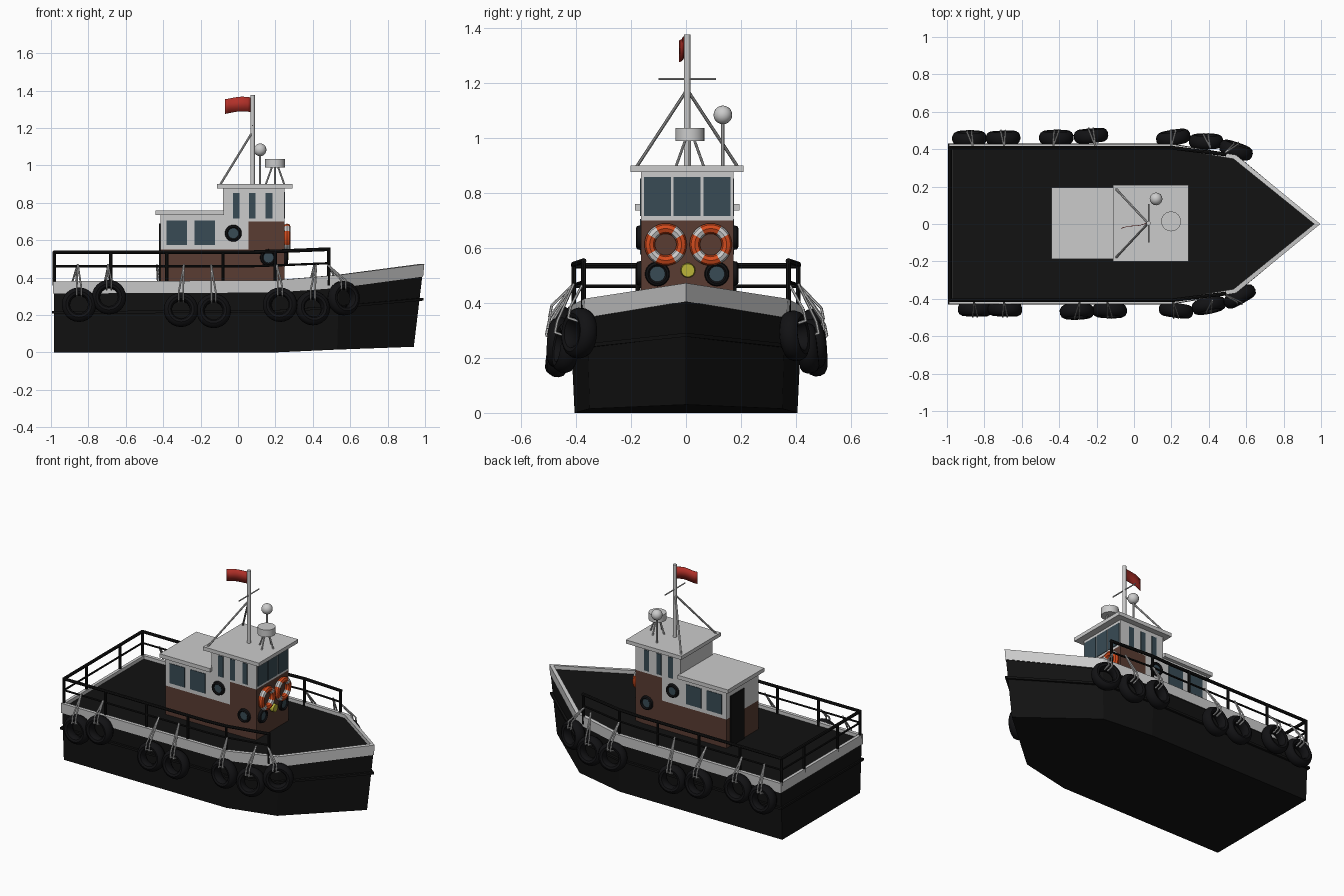
import bpy, bmesh, math, random
from mathutils import Vector, Matrix

if "Cube" in bpy.data.objects:
    bpy.data.objects.remove(bpy.data.objects["Cube"])

random.seed(4)


def mat(name, *rgb):
    m = bpy.data.materials.new(name)
    m.diffuse_color = (*rgb, 1)
    m.use_nodes = True
    m.node_tree.nodes["Principled BSDF"].inputs["Base Color"].default_value = m.diffuse_color
    return m


BLACK = mat("hull_black", 0.006, 0.006, 0.006)
RUBBER = mat("rubber", 0.006, 0.006, 0.007)
BROWN = mat("brown_paint", 0.10, 0.045, 0.032)
GLASS = mat("window_glass", 0.04, 0.07, 0.09)
RED = mat("flag_red", 0.45, 0.03, 0.022)
ORANGE = mat("ring_orange", 0.65, 0.07, 0.012)
WHITE = mat("ring_white", 0.6, 0.6, 0.6)
YELLOW = mat("lamp_yellow", 0.5, 0.46, 0.04)


def finish(name, bm, m=None, smooth=False):
    bmesh.ops.recalc_face_normals(bm, faces=bm.faces)
    me = bpy.data.meshes.new(name)
    bm.to_mesh(me)
    bm.free()
    ob = bpy.data.objects.new(name, me)
    bpy.context.collection.objects.link(ob)
    if m:
        me.materials.append(m)
    if smooth:
        for o in bpy.context.selected_objects:
            o.select_set(False)
        ob.select_set(True)
        bpy.context.view_layer.objects.active = ob
        bpy.ops.object.shade_smooth_by_angle(angle=math.radians(40))
    return ob


def box(name, x0, x1, y0, y1, z0, z1, m=None):
    bm = bmesh.new()
    bmesh.ops.create_cube(bm, size=1)
    for v in bm.verts:
        v.co = ((x0 + x1) / 2 + v.co.x * (x1 - x0), (y0 + y1) / 2 + v.co.y * (y1 - y0),
                (z0 + z1) / 2 + v.co.z * (z1 - z0))
    return finish(name, bm, m)


def prism(name, pts, w, m=None):
    # x-z profile extruded symmetrically along y
    bm = bmesh.new()
    f = bm.faces.new([bm.verts.new((x, -w, z)) for x, z in pts])
    ext = bmesh.ops.extrude_face_region(bm, geom=[f])["geom"]
    bmesh.ops.translate(bm, vec=(0, 2 * w, 0), verts=[v for v in ext if isinstance(v, bmesh.types.BMVert)])
    return finish(name, bm, m)


def tubes(name, paths, r, m=None, n=8):
    bm = bmesh.new()
    for path in paths:
        for a, b in zip(path, path[1:]):
            a, b = Vector(a), Vector(b)
            mtx = Matrix.Translation((a + b) / 2) @ (b - a).to_track_quat('Z', 'Y').to_matrix().to_4x4()
            bmesh.ops.create_cone(bm, cap_ends=True, segments=n, radius1=r, radius2=r,
                                  depth=(b - a).length + r * 0.6, matrix=mtx)
    return finish(name, bm, m, True)


def lathe(name, prof, mtx, m=None, n=24):
    # closed (radius, height) profile spun round local z
    bm = bmesh.new()
    k = len(prof)
    rings = [[bm.verts.new((r * math.cos(t), r * math.sin(t), h)) for r, h in prof]
             for t in (2 * math.pi * i / n for i in range(n))]
    for i in range(n):
        a, b = rings[i], rings[(i + 1) % n]
        for j in range(k):
            bm.faces.new((a[j], a[(j + 1) % k], b[(j + 1) % k], b[j]))
    bm.transform(mtx)
    return finish(name, bm, m, True)


def loft(name, halves, m=None, solid=True):
    # plan outlines given as stern, midship, shoulder, bow; mirrored to the other side
    bm = bmesh.new()
    loops = [[bm.verts.new(p) for p in h] + [bm.verts.new((x, -y, z)) for x, y, z in h[2::-1]] for h in halves]
    pairs = list(zip(loops, loops[1:])) if solid else list(zip(loops, loops[1:] + loops[:1]))
    for a, b in pairs:
        for i in range(7):
            j = (i + 1) % 7
            bm.faces.new((a[i], a[j], b[j], b[i]))
    if solid:
        for l in (loops[0], loops[-1]):
            for idx in ((0, 1, 5, 6), (1, 2, 4, 5), (2, 3, 4)):
                bm.faces.new([l[i] for i in idx])
    return finish(name, bm, m)


# Hull stepping up to the deck, rubbing strip and bulwark
loft("hull", [
    [(-.985, .405, 0), (.2, .405, 0), (.53, .35, .015), (.94, 0, .03)],
    [(-.985, .42, .317), (.2, .42, .32), (.54, .36, .345), (.985, 0, .405)],
    [(-.97, .407, .317), (.192, .407, .32), (.532, .349, .345), (.964, 0, .405)],
    [(-.97, .407, .358), (.192, .407, .363), (.532, .349, .392), (.964, 0, .447)]], BLACK)


def strip(zs, d):
    return [(x, y, z + d) for (x, y), z in zip(zs, (.215, .22, .245, .285))]


outer = [(-.995, .43), (.2, .43), (.545, .372), (.992, 0)]
inner = [(-.97, .40), (.19, .40), (.52, .345), (.95, 0)]
loft("rubbing_strip", [strip(inner, -.008), strip(outer, -.008), strip(outer, .006), strip(inner, .006)],
     BLACK, False)
loft("bulwark", [
    [(-.99, .425, .315), (.2, .425, .32), (.543, .365, .345), (.99, 0, .405)],
    [(-.99, .428, .38), (.2, .428, .385), (.546, .369, .415), (.996, 0, .472)],
    [(-.97, .406, .38), (.192, .406, .385), (.532, .348, .415), (.963, 0, .472)],
    [(-.97, .406, .35), (.192, .406, .355), (.532, .348, .384), (.963, 0, .44)]], None, False)
hull_parts = set(bpy.data.objects)

# Deckhouse
W = .168
prism("deckhouse_lower", [(-.42, .35), (.243, .35), (.243, .7), (.05, .7), (.05, .55), (-.42, .55)], W, BROWN)
prism("deckhouse_upper", [(-.42, .55), (.05, .55), (.05, .7), (.243, .7), (.243, .88),
                          (-.085, .88), (-.085, .74), (-.42, .74)], W)
box("aft_roof", -.445, -.08, -.19, .19, .735, .76)
box("wheelhouse_roof", -.118, .287, -.205, .205, .876, .9)
box("aft_door", -.427, -.415, -.01, .13, .36, .69, BLACK)
for s, side in ((-1, "starboard"), (1, "port")):
    y0, y1 = sorted((s * (W - .01), s * (W + .003)))
    for x in (-.387, -.237):
        box("cabin_window_" + side, x, x + .11, y0, y1, .575, .705, GLASS)
    for x in (-.032, .053, .143):
        box("wheelhouse_window_" + side, x, x + .036, y0, y1, .715, .852, GLASS)
for y in (-.108, 0, .108):
    box("front_window", .235, .247, y - .049, y + .049, .715, .858, GLASS)


# Portholes with rubber rims
def porthole(p, rot):
    mtx = Matrix.Translation(p) @ rot
    lathe("porthole_rim", [(.028, -.01), (.028, .012), (.034, .018), (.042, .014), (.045, 0), (.045, -.01)],
          mtx, RUBBER)
    bm = bmesh.new()
    bmesh.ops.create_cone(bm, cap_ends=True, segments=24, radius1=.03, radius2=.03, depth=.016, matrix=mtx)
    finish("porthole_glass", bm, GLASS)


FWD = Matrix.Rotation(math.pi / 2, 4, 'Y')
for s in (-1, 1):
    side_rot = Matrix.Rotation(-s * math.pi / 2, 4, 'X')
    porthole((-.03, s * W, .637), side_rot)
    porthole((.158, s * W, .507), side_rot)
    porthole((.243, s * .108, .505), FWD)

# Yellow lamp
bm = bmesh.new()
bmesh.ops.create_cone(bm, cap_ends=True, segments=20, radius1=.028, radius2=.024, depth=.03,
                      matrix=Matrix.Translation((.25, .003, .518)) @ FWD)
finish("bow_lamp", bm, YELLOW)

# Life rings with white bands on the diagonals
for y in (-.078, .086):
    prof = [(.058 + .019 * math.cos(k * math.pi / 4), .019 * math.sin(k * math.pi / 4)) for k in range(8)]
    c = Vector((.258, y, .612))
    ring = lathe("life_ring", prof, Matrix.Translation(c) @ FWD, ORANGE, 36)
    ring.data.materials.append(WHITE)
    for f in ring.data.polygons:
        d = f.center - c
        if abs(math.degrees(math.atan2(d.z, d.y)) % 90 - 45) < 11:
            f.material_index = 1

# Mast, crossbar, stays and flag
tubes("mast", [[(.073, 0, .89), (.073, 0, 1.372)]], .012, n=12)
tubes("crossbar", [[(.073, -.103, 1.213), (.073, .103, 1.213)]], .004)
tubes("mast_stays", [[(.07, 0, 1.175), (-.1, s * .182, .897)] for s in (-1, 1)], .006)
bm = bmesh.new()
cols = []
for i in range(9):
    t = i / 8
    x, y = .065 - .138 * t, -.03 * t - .004 * math.sin(t * 6)
    dz = .006 * math.sin(t * 4)
    cols.append((bm.verts.new((x, y, 1.285 + dz - .005 * t)), bm.verts.new((x, y, 1.363 + dz - .005 * t))))
for a, b in zip(cols, cols[1:]):
    bm.faces.new((a[0], a[1], b[1], b[0]))
flag = finish("flag", bm, RED, True)
flag.modifiers.new("thickness", 'SOLIDIFY').thickness = .003

# Ball antenna and radar drum on splayed legs
tubes("antenna_pole", [[(.113, .13, .89), (.113, .13, 1.07)]], .006)
bm = bmesh.new()
bmesh.ops.create_uvsphere(bm, u_segments=16, v_segments=10, radius=.034,
                          matrix=Matrix.Translation((.113, .13, 1.083)))
finish("antenna_ball", bm, None, True)
bm = bmesh.new()
bmesh.ops.create_cone(bm, cap_ends=True, segments=24, radius1=.053, radius2=.053, depth=.047,
                      matrix=Matrix.Translation((.193, .01, 1.011)))
finish("radar_drum", bm, None, True)
tubes("radar_legs", [[(.193 + .015 * a, .01 + .015 * b, .995), (.193 + .05 * a, .01 + .05 * b, .897)]
                     for a, b in ((1, 0), (-1, 0), (0, 1), (0, -1))], .005)

# The superstructure sits a touch forward and to port
for ob in set(bpy.data.objects) - hull_parts:
    ob.location = (.005, .004, 0)


# Railings with posts down to the deck
def rail(z):
    half = [(-.982, .408, z), (.05, .408, z), (.2, .408, z + .005), (.49, .372, z + .017)]
    return [(x, -y, q) for x, y, q in half[::-1]] + half


tubes("top_rail", [rail(.535)], .010, BLACK)
tubes("middle_rail", [rail(.46)], .006, BLACK)
posts = [(x, s * y) for s in (-1, 1) for x, y in
         ((-.982, .408), (-.68, .408), (-.38, .408), (-.08, .408), (.2, .408), (.485, .372), (-.982, .175))]
tubes("rail_posts", [[(x, y, .36), (x, y, .55 if x > .4 else .535)] for x, y in posts], .009, BLACK)

# Tyre fenders hung on ropes: x, |y|, z, yaw
TYRE = [(.048, -.018), (.048, .018), (.056, .031), (.070, .035), (.084, .027), (.092, .01),
        (.092, -.01), (.084, -.027), (.070, -.035), (.056, -.031)]
starboard = [(-.85, .456, .255, 0), (-.69, .456, .295, 0), (-.305, .468, .228, 0), (-.13, .462, .222, 0),
             (.225, .462, .255, -6), (.40, .436, .237, 10), (.565, .388, .29, 28)]
port = [(-.88, .458, .26, 0), (-.70, .46, .285, 0), (-.415, .462, .24, 0), (-.23, .472, .225, -5),
        (.21, .462, .25, -8), (.385, .442, .235, 2), (.545, .395, .28, 20)]
ropes = []
for s, row in ((-1, starboard), (1, port)):
    for x, y, z, yaw in row:
        rot = (Matrix.Rotation(math.radians(-s * yaw + random.uniform(-2, 2)), 4, 'Z')
               @ Matrix.Rotation(math.radians(s * random.uniform(3, 9)), 4, 'X')
               @ Matrix.Rotation(math.pi / 2, 4, 'X'))
        lathe("tyre_fender", TYRE, Matrix.Translation((x, s * y, z)) @ rot, RUBBER)
        lean = random.uniform(-.03, .03)
        top = (min(x + lean, .48), s * (.375 if x > .45 else .408), .468)
        for d in (-.012, .012):
            ropes.append([top, (x + d, s * (y + .032), z + .095),
                          (x + d, s * (y + .04), z + .055), (x + d, s * y, z + .042)])
tubes("fender_ropes", ropes, .005, n=6)
